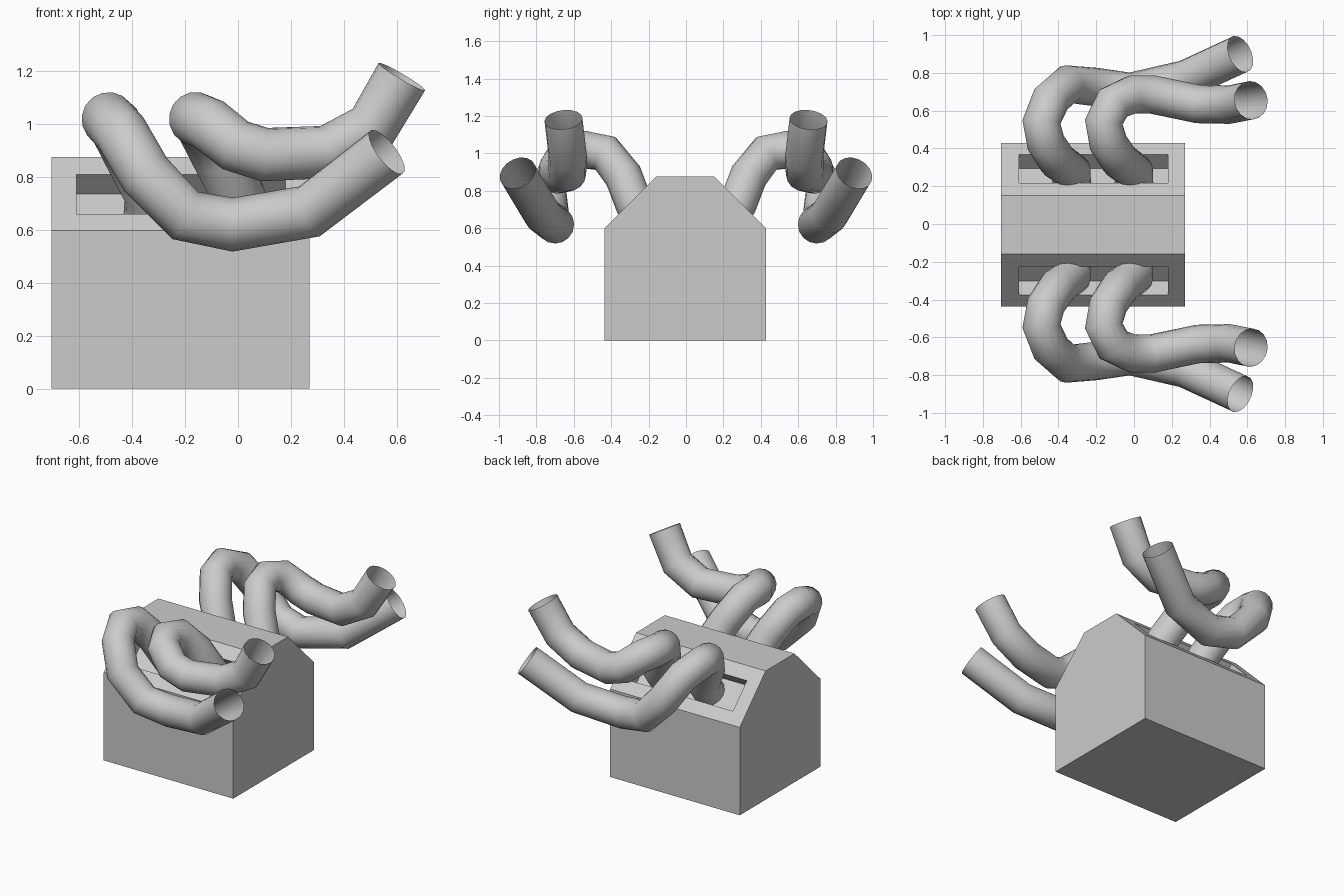
import bpy, bmesh, math

if "Cube" in bpy.data.objects:
    bpy.data.objects.remove(bpy.data.objects["Cube"])

R = 0.102       # pipe radius
SHIFT = -0.004  # small sideways offset of the block


def make_object(name, bm):
    bmesh.ops.recalc_face_normals(bm, faces=bm.faces)
    mesh = bpy.data.meshes.new(name)
    bm.to_mesh(mesh)
    bm.free()
    obj = bpy.data.objects.new(name, mesh)
    bpy.context.collection.objects.link(obj)
    return obj


def activate(obj):
    bpy.ops.object.select_all(action='DESELECT')
    obj.select_set(True)
    bpy.context.view_layer.objects.active = obj


# Engine block: chamfered profile extruded along x
half = [(0.433, 0), (0.433, 0.598), (0.155, 0.876)]
profile = half + [(-y, z) for y, z in reversed(half)]
bm = bmesh.new()
face = bm.faces.new([bm.verts.new((-0.705, y + SHIFT, z)) for y, z in profile])
ext = bmesh.ops.extrude_face_region(bm, geom=[face])
bmesh.ops.translate(bm, vec=(0.975, 0, 0),
                    verts=[v for v in ext['geom'] if isinstance(v, bmesh.types.BMVert)])
block = make_object("engine_block", bm)

# Long slots sunk square into both sloped faces
for side in (1, -1):
    bpy.ops.mesh.primitive_cube_add(size=1, location=(-0.215, side * 0.296 + SHIFT, 0.735),
                                    rotation=(-side * math.pi / 4, 0, 0))
    cutter = bpy.context.object
    cutter.name = "slot_cutter"
    cutter.scale = (0.79, 0.212, 0.21)
    cutter.hide_render = True
    mod = block.modifiers.new("slot", 'BOOLEAN')
    mod.object = cutter
    mod.operation = 'DIFFERENCE'
    mod.solver = 'EXACT'
    activate(block)
    bpy.ops.object.modifier_apply(modifier=mod.name)
    bpy.data.objects.remove(cutter)


# Open exhaust pipes: round section swept along a path, mirrored front to back
def pipe(name, points):
    curve = bpy.data.curves.new(name, 'CURVE')
    curve.dimensions = '3D'
    curve.bevel_depth = R
    curve.bevel_resolution = 6
    curve.use_fill_caps = False
    spline = curve.splines.new('POLY')
    spline.points.add(len(points) - 1)
    for p, co in zip(spline.points, points):
        p.co = (*co, 1)
    obj = bpy.data.objects.new(name, curve)
    bpy.context.collection.objects.link(obj)
    activate(obj)
    bpy.ops.object.convert(target='MESH')
    obj = bpy.context.object
    obj.name = name
    mod = obj.modifiers.new("mirror", 'MIRROR')
    mod.use_axis = (False, True, False)
    bpy.ops.object.modifier_apply(modifier=mod.name)
    bpy.ops.object.shade_smooth_by_angle(angle=math.radians(60))


# Shared hook that rises out of the slot and arches over
hook = [(0, 0.22, 0.66), (0, 0.28, 0.735), (-0.075, 0.335, 0.88),
        (-0.137, 0.43, 1.0), (-0.16, 0.54, 1.02)]

pipe("outer_exhaust_pipes", [(x - 0.33, y, z) for x, y, z in hook] + [
    (-0.44, 0.66, 0.965), (-0.35, 0.74, 0.81), (-0.2, 0.725, 0.655),
    (-0.02, 0.70, 0.62), (0.27, 0.765, 0.67), (0.563, 0.9, 0.895)])

pipe("inner_exhaust_pipes", hook + [
    (-0.11, 0.64, 1.0), (-0.01, 0.685, 0.92), (0.1, 0.685, 0.885),
    (0.34, 0.635, 0.895), (0.505, 0.632, 0.985), (0.62, 0.655, 1.18)])
